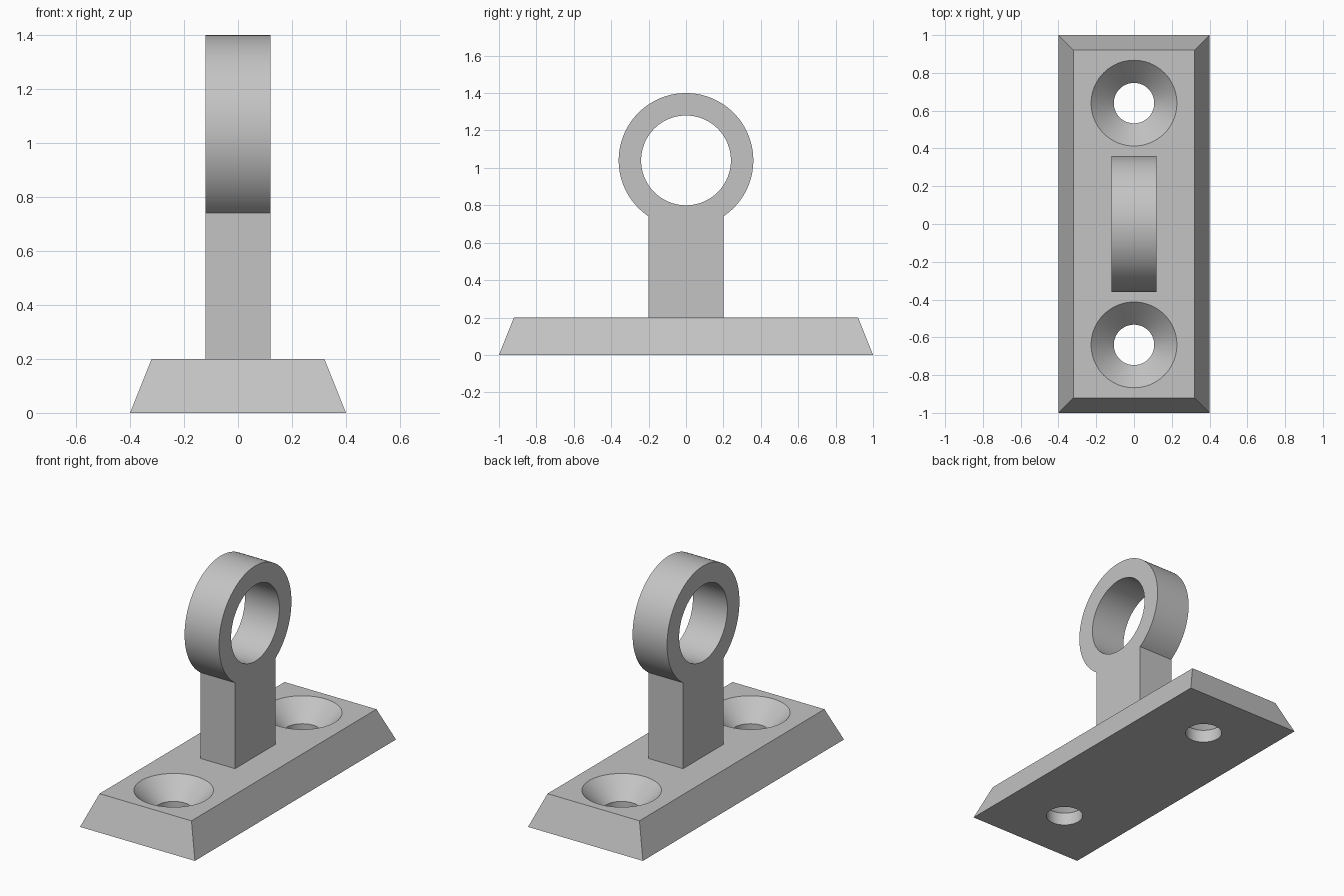
import bpy, bmesh
from math import sin, cos, asin, pi, radians

SEGMENTS = 96
cube = bpy.data.objects.get("Cube")
if cube:
    bpy.data.objects.remove(cube)

grey = bpy.data.materials.new("plain grey")
grey.use_nodes = True
grey.diffuse_color = (0.55, 0.55, 0.55, 1)
grey.node_tree.nodes["Principled BSDF"].inputs["Base Color"].default_value = grey.diffuse_color


def make_object(name, bm):
    bmesh.ops.recalc_face_normals(bm, faces=bm.faces)
    mesh = bpy.data.meshes.new(name)
    bm.to_mesh(mesh)
    bm.free()
    mesh.materials.append(grey)
    obj = bpy.data.objects.new(name, mesh)
    bpy.context.collection.objects.link(obj)
    return obj


def loft(name, rings):
    """Join point rings of equal length into a capped solid."""
    bm = bmesh.new()
    loops = [[bm.verts.new(p) for p in ring] for ring in rings]
    for a, b in zip(loops, loops[1:]):
        for i in range(len(a)):
            j = (i + 1) % len(a)
            bm.faces.new((a[i], a[j], b[j], b[i]))
    bm.faces.new(loops[0])
    bm.faces.new(loops[-1])
    return make_object(name, bm)


def arc(radius, start=0.0, sweep=2 * pi, count=SEGMENTS):
    return [(radius * cos(start + sweep * i / count),
             radius * sin(start + sweep * i / count)) for i in range(count)]


def cut(target, cutter):
    mod = target.modifiers.new("cut", "BOOLEAN")
    mod.operation = "DIFFERENCE"
    mod.solver = "EXACT"
    mod.object = cutter
    bpy.context.view_layer.objects.active = target
    bpy.ops.object.modifier_apply(modifier=mod.name)
    bpy.data.objects.remove(cutter)


def smooth(obj):
    bpy.ops.object.select_all(action="DESELECT")
    obj.select_set(True)
    bpy.context.view_layer.objects.active = obj
    bpy.ops.object.shade_smooth_by_angle(angle=radians(25))


# Base plate with sloping sides
def rectangle(x, y, z):
    return [(-x, -y, z), (x, -y, z), (x, y, z), (-x, y, z)]


plate = loft("base_plate", [rectangle(0.4, 1, 0), rectangle(0.32, 0.92, 0.2)])

# Countersunk screw holes
hole_profile = [(0.107, -0.1), (0.107, 0.08), (0.227, 0.2), (0.327, 0.3)]
for side in (-1, 1):
    hole = loft("screw_hole_cutter", [
        [(x, y + side * 0.64, z) for x, y in arc(r)] for r, z in hole_profile])
    cut(plate, hole)
smooth(plate)

# Upright post and ring as one keyhole-shaped outline
CENTRE, OUTER, INNER, HALF = 1.04, 0.36, 0.24, 0.12
gap = asin(0.2 / OUTER)
sweep = 2 * (pi - gap)
outline = [(y, z + CENTRE) for y, z in arc(OUTER, gap - pi / 2, sweep)]
end = -pi / 2 - gap
outline.append((OUTER * cos(end), OUTER * sin(end) + CENTRE))
outline += [(-0.2, 0.19), (0.2, 0.19)]
eyelet = loft("eyelet_post", [[(x, y, z) for y, z in outline] for x in (-HALF, HALF)])
bore = loft("bore_cutter", [[(x, y, z + CENTRE) for y, z in arc(INNER)]
                            for x in (-0.3, 0.3)])
cut(eyelet, bore)
smooth(eyelet)
